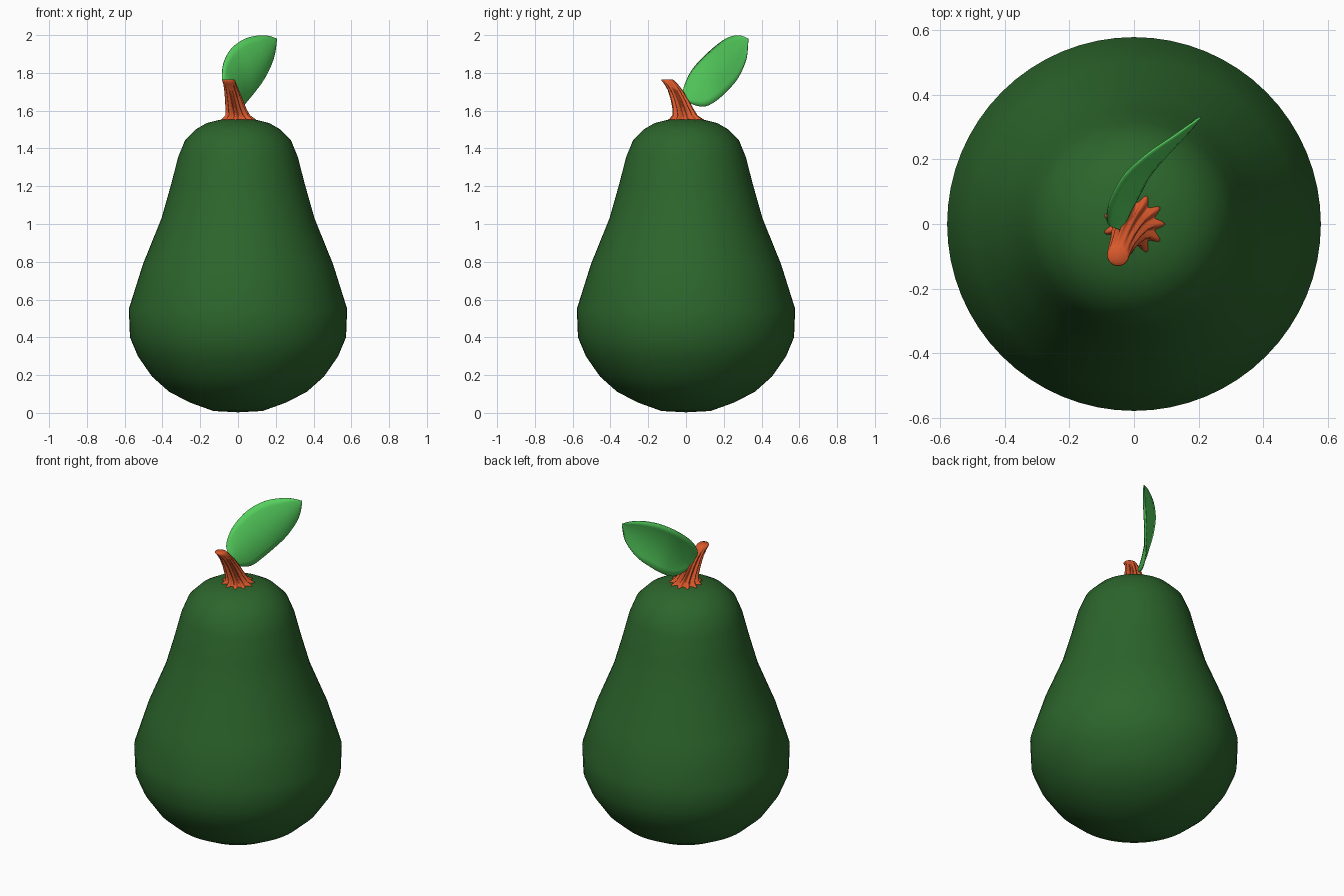
import bpy, bmesh, math
from mathutils import Vector

if "Cube" in bpy.data.objects:
    bpy.data.objects.remove(bpy.data.objects["Cube"])


def make(name, rows, color, closed=True, caps=False):
    """Skin a list of equal-length point rows into a smooth mesh object."""
    bm = bmesh.new()
    grid = [[bm.verts.new(p) for p in row] for row in rows]
    n = len(grid[0])
    for a, b in zip(grid, grid[1:]):
        for i in range(n if closed else n - 1):
            j = (i + 1) % n
            bm.faces.new((a[i], a[j], b[j], b[i]))
    if caps:
        bm.faces.new(grid[0][::-1])
        bm.faces.new(grid[-1])
    bmesh.ops.remove_doubles(bm, verts=bm.verts, dist=1e-5)
    bmesh.ops.recalc_face_normals(bm, faces=bm.faces)
    for f in bm.faces:
        f.smooth = True
    me = bpy.data.meshes.new(name)
    bm.to_mesh(me)
    bm.free()
    mat = bpy.data.materials.new(name + "_color")
    mat.diffuse_color = (*color, 1)
    mat.use_nodes = True
    mat.node_tree.nodes["Principled BSDF"].inputs["Base Color"].default_value = mat.diffuse_color
    me.materials.append(mat)
    ob = bpy.data.objects.new(name, me)
    bpy.context.collection.objects.link(ob)
    return ob


def ring(c, r, n, flute=0, ridges=11):
    pts = []
    for i in range(n):
        a = 2 * math.pi * i / n
        k = r * (1 + flute * math.cos(ridges * a))
        pts.append((c[0] + k * math.cos(a), c[1] + k * math.sin(a), c[2]))
    return pts


def spline(pts, steps):
    """Catmull-Rom through the points."""
    p = [Vector(q) for q in pts]
    p = [2 * p[0] - p[1]] + p + [2 * p[-1] - p[-2]]
    out = []
    for i in range(1, len(p) - 2):
        a, b, c, d = p[i - 1:i + 3]
        for s in range(steps):
            t = s / steps
            out.append(0.5 * (2 * b + (c - a) * t + (2 * a - 5 * b + 4 * c - d) * t * t
                              + (3 * b - a - 3 * c + d) * t ** 3))
    return out + [p[-2]]


# Pear-shaped fruit body
profile = [(0, 0.003), (0.13, 0.01), (0.255, 0.055), (0.365, 0.112), (0.455, 0.192),
           (0.53, 0.30), (0.572, 0.40), (0.578, 0.55), (0.503, 0.788), (0.405, 1.03),
           (0.352, 1.217), (0.317, 1.354), (0.28, 1.444), (0.222, 1.502),
           (0.164, 1.535), (0.085, 1.554), (0, 1.555)]
make("fruit_body", [ring((0, 0, z), r, 64) for r, z in profile], (0.025, 0.13, 0.025))

# Fluted stem, flared at the base and leaning forward
stem = [(0, 0, 1.545, 0.092, 0.12), (0, 0, 1.558, 0.075, 0.18),
        (-0.003, -0.005, 1.575, 0.056, 0.2), (-0.012, -0.016, 1.61, 0.047, 0.2),
        (-0.023, -0.034, 1.66, 0.041, 0.17), (-0.035, -0.058, 1.71, 0.036, 0.1),
        (-0.044, -0.08, 1.742, 0.034, 0.05), (-0.049, -0.096, 1.76, 0.034, 0),
        (-0.05, -0.1, 1.766, 0.028, 0)]
make("stem", [ring(s[:3], s[3], 88, s[4]) for s in stem], (0.7, 0.1, 0.025), caps=True)

# Curved leaf spanned between its upper and lower edges
base, tip = (-0.045, -0.018, 1.70), (0.205, 0.33, 1.98)
upper = [base, (-0.08, 0.0, 1.75), (-0.083, 0.03, 1.81), (-0.07, 0.08, 1.87),
         (-0.03, 0.15, 1.935), (0.04, 0.215, 1.982), (0.12, 0.27, 1.998),
         (0.17, 0.305, 1.993), tip]
lower = [base, (-0.03, 0.0, 1.66), (-0.01, 0.04, 1.632), (0.02, 0.1, 1.622),
         (0.05, 0.16, 1.653), (0.09, 0.215, 1.702), (0.14, 0.275, 1.772),
         (0.187, 0.32, 1.875), tip]
out = Vector((0.8, -0.6, 0))
rows = []
for u, l in zip(spline(upper, 3), spline(lower, 3)):
    w = (u - l).length
    rows.append([u.lerp(l, k / 8) + out * w * 0.09 * (1 - (k / 4 - 1) ** 2)
                 for k in range(9)])
leaf = make("leaf", rows, (0.09, 0.62, 0.11), closed=False)
thick = leaf.modifiers.new("thickness", 'SOLIDIFY')
thick.thickness = 0.006
thick.offset = 0
